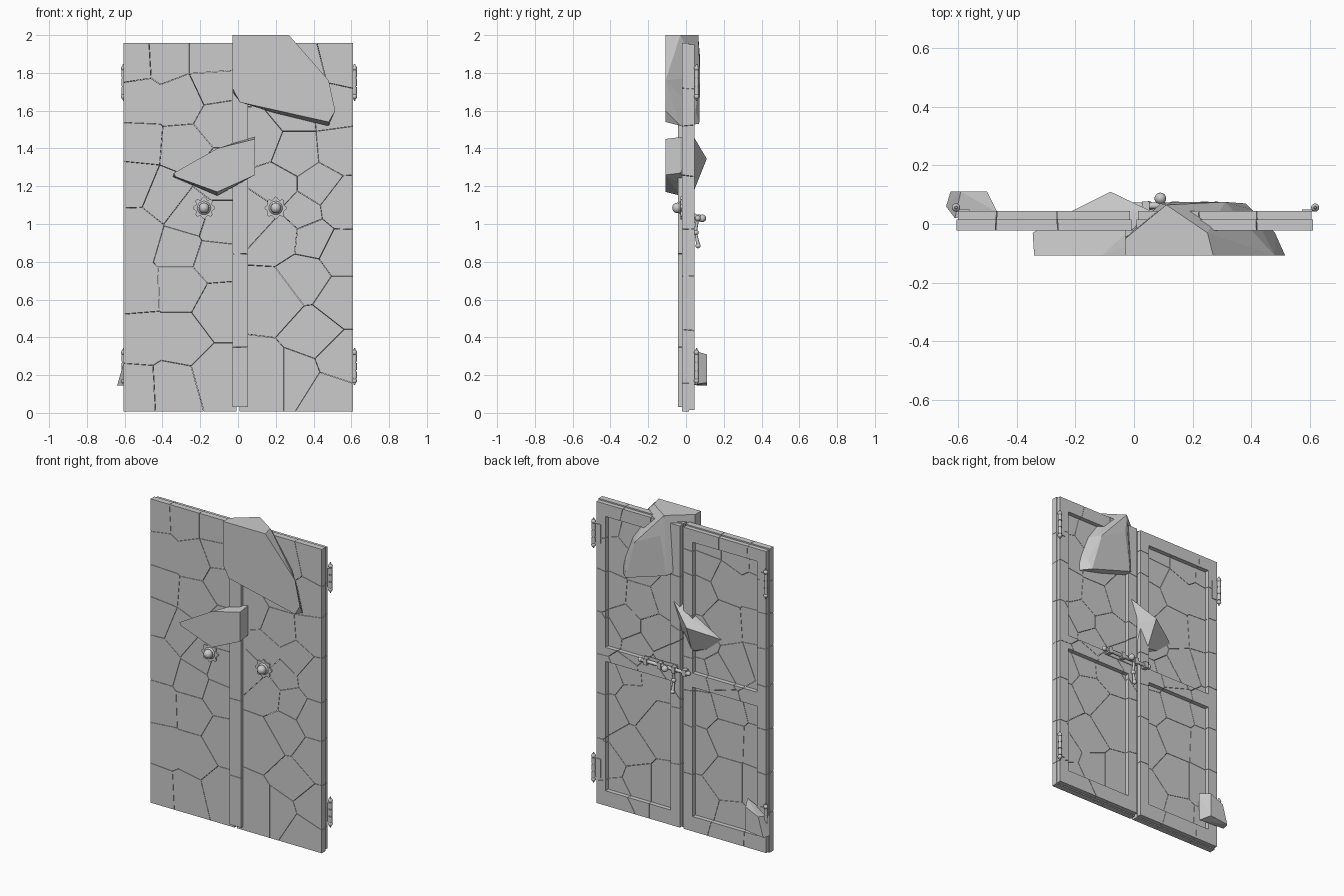
import bpy, bmesh, math, random
from mathutils import Vector, Matrix

if "Cube" in bpy.data.objects:
    bpy.data.objects.remove(bpy.data.objects["Cube"])

random.seed(4)


def finish(bm, name, smooth=False):
    bmesh.ops.recalc_face_normals(bm, faces=bm.faces)
    me = bpy.data.meshes.new(name)
    bm.to_mesh(me)
    bm.free()
    ob = bpy.data.objects.new(name, me)
    bpy.context.collection.objects.link(ob)
    if smooth:
        bpy.ops.object.select_all(action='DESELECT')
        bpy.context.view_layer.objects.active = ob
        ob.select_set(True)
        bpy.ops.object.shade_smooth_by_angle(angle=math.radians(40))
    return ob


def box(bm, x, y, z):
    size = Matrix.Diagonal((x[1] - x[0], y[1] - y[0], z[1] - z[0], 1))
    mid = Matrix.Translation((sum(x) / 2, sum(y) / 2, sum(z) / 2))
    bmesh.ops.create_cube(bm, size=1, matrix=mid @ size)


def rod(bm, a, b, r1, r2=None, sides=12):
    a, b = Vector(a), Vector(b)
    rot = (b - a).to_track_quat('Z', 'Y').to_matrix().to_4x4()
    bmesh.ops.create_cone(bm, cap_ends=True, segments=sides, radius1=r1,
                          radius2=r1 if r2 is None else r2, depth=(b - a).length,
                          matrix=Matrix.Translation((a + b) / 2) @ rot)


def ball(bm, p, r):
    bmesh.ops.create_uvsphere(bm, u_segments=14, v_segments=8, radius=r,
                              matrix=Matrix.Translation(p))


def fractured(name, boxes, sites):
    """Cut boxes into the Voronoi cells of the sites, with hairline cracks."""
    sites = [Vector((x, random.uniform(-.02, .04), z)) for x, z in sites]
    out = bmesh.new()
    for dims in boxes:
        for s in sites:
            bm = bmesh.new()
            box(bm, *dims)
            for o in sorted(sites, key=lambda q: (q - s).length)[1:]:
                n = (o - s).normalized()
                cut = bmesh.ops.bisect_plane(
                    bm, geom=bm.verts[:] + bm.edges[:] + bm.faces[:], dist=1e-6,
                    plane_co=(s + o) / 2 - n * .001, plane_no=n, clear_outer=True)
                edges = [e for e in cut['geom_cut'] if isinstance(e, bmesh.types.BMEdge)]
                if edges:
                    bmesh.ops.holes_fill(bm, edges=[e for e in edges if e.is_boundary])
                if not bm.faces:
                    break
            if bm.faces:
                tmp = bpy.data.meshes.new("piece")
                bm.to_mesh(tmp)
                out.from_mesh(tmp)
                bpy.data.meshes.remove(tmp)
            bm.free()
    return finish(out, name)


def leaf_boxes(x0, x1):
    """Front slab with raised stiles and rails behind it."""
    b, w = (.016, .044), .07
    inner = (x0 + w, x1 - w)
    return [((x0, x1), (-.022, .016), (.008, 1.958)),
            ((x0 + .005, x0 + w), b, (.015, 1.95)), ((x1 - w, x1 - .005), b, (.015, 1.95)),
            (inner, b, (.015, .11)), (inner, b, (.94, 1.03)), (inner, b, (1.87, 1.95))]


left_sites = [(-.55, 1.86), (-.38, 1.87), (-.14, 1.87), (-.52, 1.66), (-.3, 1.66),
              (-.13, 1.74), (-.53, 1.42), (-.28, 1.4), (-.1, 1.55), (-.1, 1.25),
              (-.55, 1.22), (-.38, 1.15), (-.25, 1.05), (-.1, 1.0), (-.54, .95),
              (-.3, .88), (-.12, .82), (-.54, .65), (-.3, .66), (-.1, .55),
              (-.52, .4), (-.3, .4), (-.54, .12), (-.35, .13), (-.1, .2)]
right_sites = [(.1, 1.8), (.35, 1.8), (.55, 1.85), (.5, 1.62), (.3, 1.6), (.12, 1.45),
               (.3, 1.38), (.53, 1.4), (.42, 1.2), (.2, 1.2), (.55, 1.1), (.34, 1.07),
               (.1, 1.05), (.22, .94), (.4, .92), (.54, .85), (.2, .6), (.54, .6),
               (.36, .72), (.4, .42), (.15, .2), (.32, .2), (.48, .1), (.54, .28)]

# Door leaves and the strip covering the centre joint
fractured("left_door_leaf", leaf_boxes(-.605, -.008), left_sites)
fractured("right_door_leaf", leaf_boxes(.008, .61), right_sites)
fractured("centre_strip", [((-.03, .052), (-.042, -.022), (.03, 1.93))],
          [(0, .12), (.01, .58), (0, 1.1), (.01, 1.6)])


# Loose fragments pushed out of the doors
def fragment(name, pts):
    bm = bmesh.new()
    for p in pts:
        bm.verts.new(p)
    res = bmesh.ops.convex_hull(bm, input=bm.verts[:])
    bmesh.ops.delete(bm, geom=[v for v in bm.verts if not v.link_faces], context='VERTS')
    bmesh.ops.dissolve_limit(bm, angle_limit=.03, verts=bm.verts[:], edges=bm.edges[:])
    finish(bm, name)


F = -.108
fragment("top_fragment", [
    (-.03, F, 2), (.27, F, 2), (.48, F, 1.76), (.515, F, 1.6), (.48, F, 1.54),
    (.01, F, 1.645), (-.03, F, 1.72), (-.03, -.05, 2), (.11, .065, 2), (.25, -.03, 2),
    (.13, .075, 1.87), (.31, .075, 1.78), (.4, .05, 1.6), (.38, .07, 1.53),
    (.09, .07, 1.62), (.48, -.03, 1.52), (-.03, -.04, 1.7)])
fragment("middle_fragment", [
    (-.34, F, 1.27), (-.11, F, 1.40), (.09, F, 1.45), (.09, F, 1.26), (-.11, F, 1.17),
    (-.33, F, 1.25), (.09, -.03, 1.46), (.09, -.03, 1.27), (-.345, -.03, 1.25),
    (.055, .045, 1.455), (-.22, .04, 1.30), (-.07, .04, 1.17), (-.08, .11, 1.345),
    (-.11, -.03, 1.15)])
fragment("corner_fragment", [
    (-.5, .11, .31), (-.59, .11, .27), (-.625, .11, .145), (-.5, .11, .16),
    (-.465, .04, .33), (-.61, .02, .25), (-.64, .06, .145), (-.47, .04, .15)])

# Knobs on scalloped rosettes
for name, x in (("left_knob", -.18), ("right_knob", .2)):
    bm = bmesh.new()
    ring = []
    for i in range(48):
        t = i * math.tau / 48
        r = .053 + .007 * math.cos(8 * t)
        ring.append(bm.verts.new((x + r * math.cos(t), -.02, 1.085 + r * math.sin(t))))
    face = bm.faces.new(ring)
    ext = bmesh.ops.extrude_face_region(bm, geom=[face])['geom']
    bmesh.ops.translate(bm, vec=(0, -.01, 0),
                        verts=[v for v in ext if isinstance(v, bmesh.types.BMVert)])
    rod(bm, (x, -.03, 1.085), (x, -.038, 1.085), .036, .028, 24)
    ball(bm, (x, -.045, 1.085), .028)
    finish(bm, name, True)

# Hinges: pin, knuckles, finials and plate
for side, hx, s in (("left", -.606, 1), ("right", .617, -1)):
    for level, z in (("lower", .245), ("upper", 1.75)):
        bm = bmesh.new()
        rod(bm, (hx, .056, z - .075), (hx, .056, z + .075), .009)
        for dz in (-.045, 0, .045):
            rod(bm, (hx, .056, z + dz - .019), (hx, .056, z + dz + .019), .012)
        for d in (-1, 1):
            ball(bm, (hx, .056, z + d * .075), .014)
            rod(bm, (hx, .056, z + d * .08), (hx, .056, z + d * .098), .008, .003)
        box(bm, sorted((hx, hx + s * .045)), (.043, .049), (z - .06, z + .06))
        finish(bm, f"{side}_{level}_hinge", True)

# Sliding bolt on the back, with brackets and drop handle
bm = bmesh.new()
rod(bm, (-.06, .062, 1.03), (.28, .062, 1.03), .011)
for x in (-.06, .28):
    ball(bm, (x, .062, 1.03), .015)
finish(bm, "sliding_bolt", True)
bm = bmesh.new()
box(bm, (.03, .26), (.043, .049), (1.005, 1.055))
for x in (-.035, .04, .14, .24):
    box(bm, (x - .013, x + .013), (.043, .076), (1.01, 1.05))
finish(bm, "bolt_brackets")
bm = bmesh.new()
rod(bm, (.09, .062, 1.03), (.09, .085, 1.03), .009)
ball(bm, (.09, .087, 1.03), .02)
finish(bm, "bolt_knob", True)
bm = bmesh.new()
rod(bm, (.05, .06, 1.02), (.05, .05, .96), .008)
rod(bm, (.05, .05, .96), (.05, .064, .89), .006, .01)
ball(bm, (.05, .064, .885), .014)
ball(bm, (.05, .053, .955), .014)
finish(bm, "drop_handle", True)
